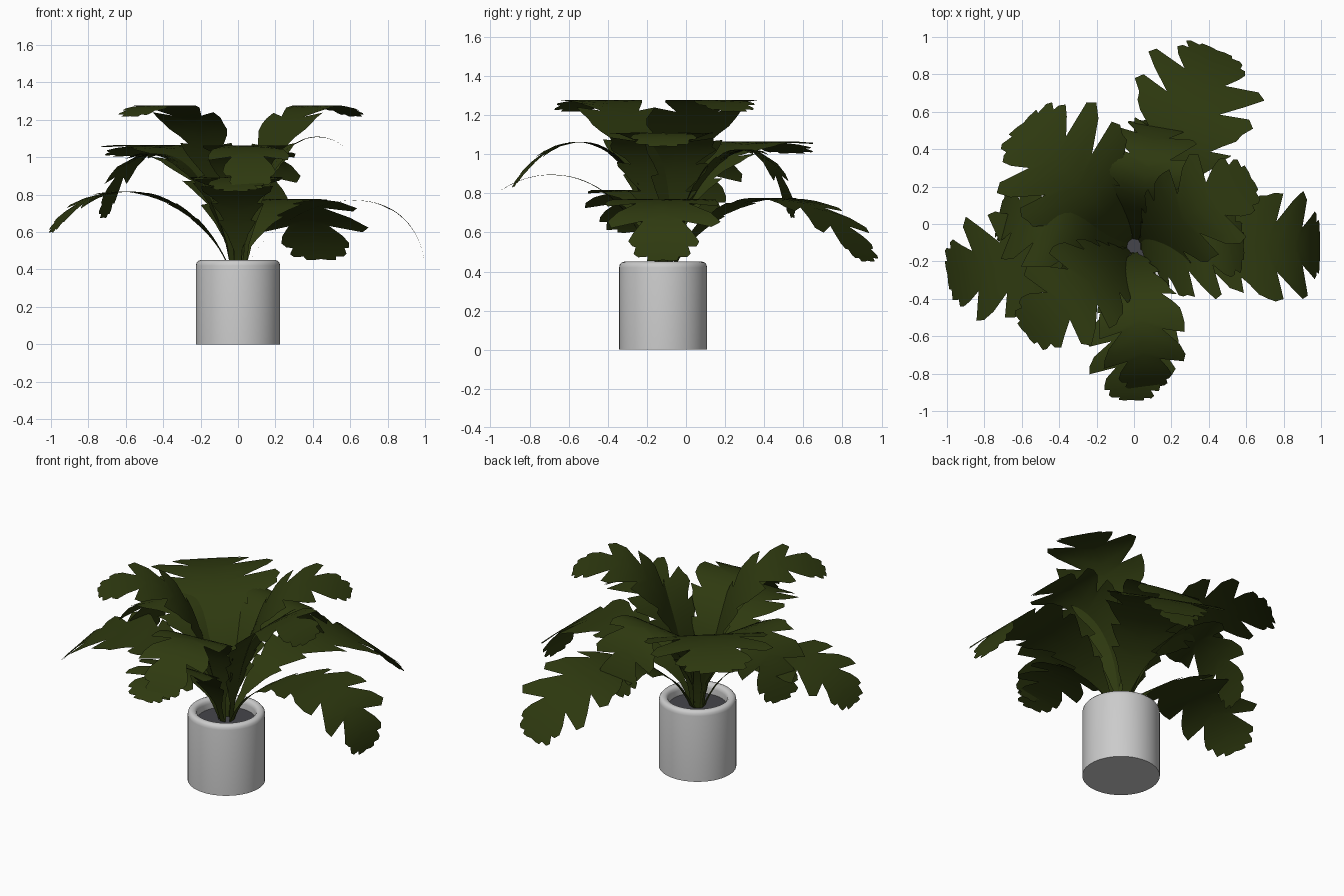
import bpy, math, random
from mathutils import Vector
from mathutils.geometry import interpolate_bezier

if "Cube" in bpy.data.objects:
    bpy.data.objects.remove(bpy.data.objects["Cube"])

random.seed(4)
CY = -0.117  # pot centre in y


def material(name, rgb):
    m = bpy.data.materials.new(name)
    m.diffuse_color = (*rgb, 1)
    m.use_nodes = True
    m.node_tree.nodes["Principled BSDF"].inputs["Base Color"].default_value = m.diffuse_color
    return m


def add_mesh(name, verts, faces, angle, mat=None):
    me = bpy.data.meshes.new(name)
    me.from_pydata(verts, [], faces)
    ob = bpy.data.objects.new(name, me)
    bpy.context.collection.objects.link(ob)
    if mat:
        me.materials.append(mat)
    bpy.ops.object.select_all(action='DESELECT')
    ob.select_set(True)
    bpy.context.view_layer.objects.active = ob
    bpy.ops.object.shade_smooth_by_angle(angle=math.radians(angle))
    return ob


def lathe(name, profile, mat=None, n=48, cap_first=False, cap_last=False):
    verts, faces = [], []
    for r, z in profile:
        for i in range(n):
            a = math.tau * i / n
            verts.append((r * math.cos(a), CY + r * math.sin(a), z))
    for j in range(len(profile) - 1):
        for i in range(n):
            k = (i + 1) % n
            faces.append((j*n + i, j*n + k, j*n + n + k, j*n + n + i))
    if cap_first:
        faces.append(tuple(reversed(range(n))))
    if cap_last:
        faces.append(tuple(range(len(verts) - n, len(verts))))
    return add_mesh(name, verts, faces, 35, mat)


green = material("leaf_green", (0.028, 0.042, 0.005))
dark = material("soil_dark", (0.06, 0.06, 0.07))

# Pot with rounded rim, and soil
lathe("pot", [(0.225, 0), (0.225, 0.42), (0.222, 0.435), (0.213, 0.446), (0.2, 0.45),
              (0.185, 0.447), (0.174, 0.437), (0.17, 0.42), (0.17, 0.36)], cap_first=True)
lathe("soil", [(0.171, 0.385)], dark, cap_last=True)

# Lobed half outline: position along the midrib, relative half width
OUTLINE = [(0, .07), (.12, .09), (.20, .24), (.26, .42), (.275, .30), (.35, .60), (.37, .42),
           (.43, .74), (.48, .84), (.495, .56), (.54, .92), (.60, 1), (.64, .94), (.655, .46),
           (.70, .84), (.74, .97), (.78, .90), (.795, .36), (.84, .54), (.88, .62), (.91, .58),
           (.92, .46), (.95, .50), (.97, .44), (.975, .28), (.993, .27), (1, .12)]


def subdivide_outline():
    out = []
    for (s0, w0), (s1, w1) in zip(OUTLINE, OUTLINE[1:]):
        n = max(1, round((s1 - s0) / 0.03))
        out += [(s0 + (s1 - s0) * i / n, w0 + (w1 - w0) * i / n) for i in range(n)]
    return out + [OUTLINE[-1]]


def leaf(name, azimuth, width, h1, h2, tip):
    """Flat blade with swept lobes, bent along an arching midrib (radius, height)."""
    pts = interpolate_bezier(Vector((0.035, 0.375)), Vector(h1), Vector(h2), Vector(tip), 60)
    dist = [0]
    for a, b in zip(pts, pts[1:]):
        dist.append(dist[-1] + (b - a).length)
    length = dist[-1]

    def on_path(u):
        i = 0
        while i < len(pts) - 2 and dist[i + 1] < u:
            i += 1
        return pts[i].lerp(pts[i + 1], (u - dist[i]) / (dist[i + 1] - dist[i])) \
            if u <= length else pts[-1] + (pts[-1] - pts[-2]).normalized() * (u - length)

    a = math.radians(azimuth)
    out, side = Vector((math.cos(a), math.sin(a), 0)), Vector((-math.sin(a), math.cos(a), 0))
    rows = subdivide_outline()
    wob = {sg: [random.uniform(0.93, 1.06) for _ in rows] for sg in (-1, 1)}
    cols = [-1, -.75, -.5, -.25, 0, .25, .5, .75, 1]
    verts, faces = [], []
    for i, (s, w) in enumerate(rows):
        for q in cols:
            v = q * w * width * wob[1 if q > 0 else -1][i]
            sweep = 0.4 * min(1, s * 3) * (1 - 0.6 * max(0, s - 0.8) / 0.2)
            p = on_path(s * length * 0.97 + sweep * abs(v))
            verts.append(Vector((0, CY, p.y)) + out * p.x + side * v)
    n = len(cols)
    for i in range(len(rows) - 1):
        for j in range(n - 1):
            k = i * n + j
            faces.append((k, k + n, k + n + 1, k + 1))
    add_mesh(name, verts, faces, 60, green)


# Low drooping leaves
leaf("low_leaf_right", 0, .29, (.15, .77), (.93, 1.0), (1.0, .42))
leaf("low_leaf_back", 67, .33, (.2, .8), (.8, .99), (1.16, .42))
leaf("low_leaf_left", 189, .29, (.2, .84), (.78, .99), (1.03, .57))
leaf("low_leaf_front", 269, .24, (.18, .92), (.6, .99), (.85, .8))
# Middle leaves
leaf("mid_leaf_front", 275, .23, (.05, 1.1), (.52, 1.27), (.79, .8))
leaf("mid_leaf_back_left", 132, .36, (.08, 1.05), (.56, 1.17), (.92, .99))
leaf("mid_leaf_left", 166, .26, (.1, 1.0), (.6, 1.32), (.75, .64))
leaf("mid_leaf_back", 80, .24, (.1, 1.0), (.55, 1.33), (.68, .64))
leaf("mid_leaf_right", 0, .28, (.05, .95), (.35, 1.28), (.61, 1.02))
# Top leaves
leaf("top_leaf_left", 219, .27, (.1, 1.0), (.3, 1.47), (.78, 1.2))
leaf("top_leaf_right", 30, .27, (.1, 1.0), (.3, 1.47), (.76, 1.2))
